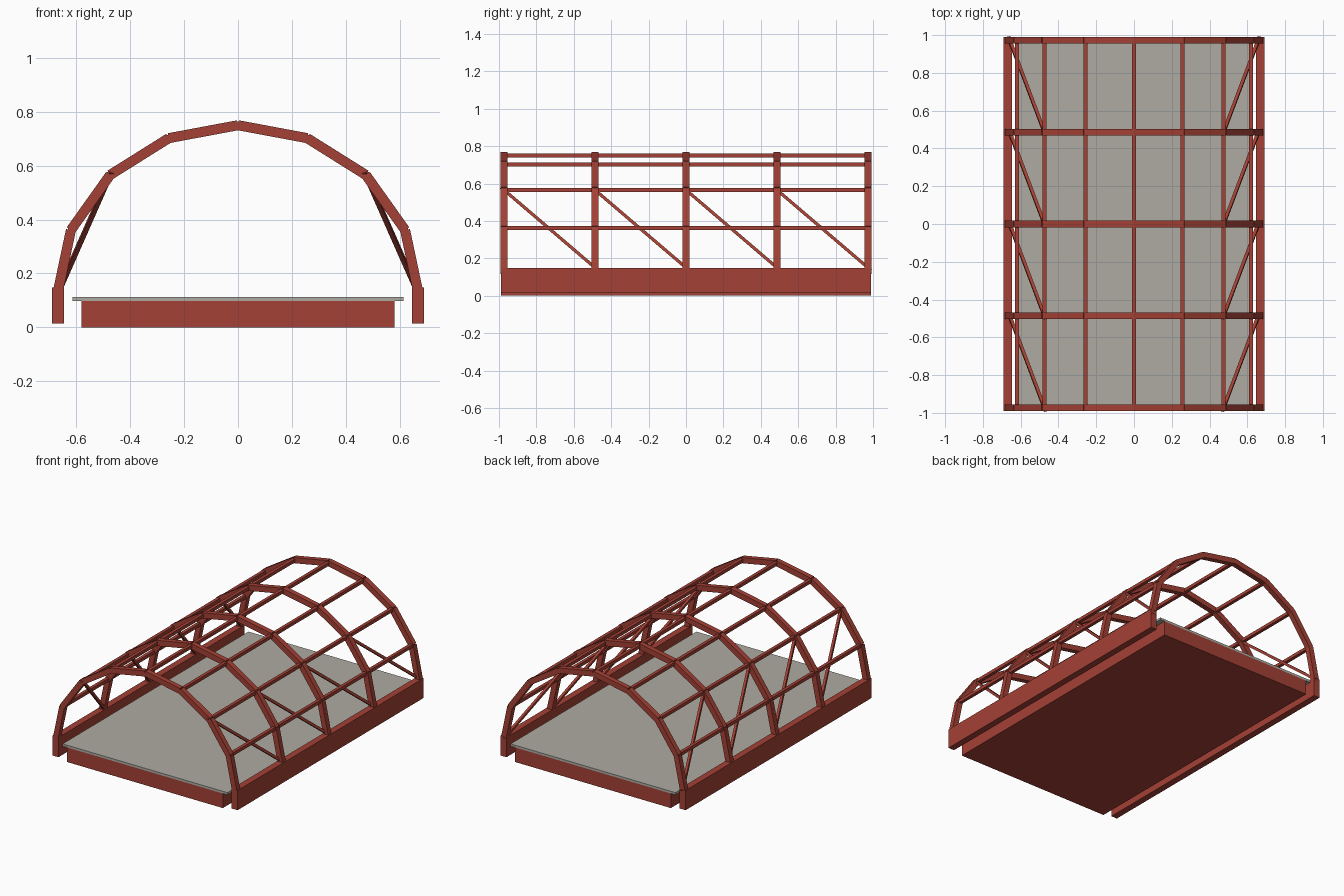
import bpy
from math import cos, sin, pi
from mathutils import Vector, Matrix

cube = bpy.data.objects.get("Cube")
if cube:
    bpy.data.objects.remove(cube, do_unlink=True)


def make_material(name, rgb):
    mat = bpy.data.materials.new(name)
    mat.use_nodes = True
    color = (*rgb, 1.0)
    mat.diffuse_color = color
    mat.node_tree.nodes["Principled BSDF"].inputs["Base Color"].default_value = color
    return mat


RED = make_material("barn_red", (0.37, 0.052, 0.035))
GREY = make_material("warm_grey", (0.42, 0.41, 0.36))


def box(name, low, high, mat):
    """Axis-aligned box between two corners."""
    low, high = Vector(low), Vector(high)
    bpy.ops.mesh.primitive_cube_add(size=1)
    obj = bpy.context.object
    obj.name = name
    obj.data.transform(Matrix.Translation((low + high) / 2) @ Matrix.Diagonal((*(high - low), 1)))
    obj.data.materials.append(mat)
    return obj


def beam(name, start, end, width, depth, side=(0, 1, 0)):
    """Square-cut beam; width runs along the side direction."""
    start, end = Vector(start), Vector(end)
    along = (end - start).normalized()
    normal = along.cross(Vector(side)).normalized()
    across = normal.cross(along)
    length = (end - start).length
    obj = box(name, (-width / 2, -depth / 2, -length / 2), (width / 2, depth / 2, length / 2), RED)
    turn = Matrix((across, normal, along)).transposed().to_4x4()
    obj.data.transform(Matrix.Translation((start + end) / 2) @ turn)
    return obj


HALF_LENGTH = 0.99
SPAN, RISE, SPRING = 0.671, 0.63, 0.12
SEGMENTS = 8
BAY = 0.4865
arch_y = [(i - 2) * BAY for i in range(5)]
joints = [(SPAN * cos(pi * i / SEGMENTS), SPRING + RISE * sin(pi * i / SEGMENTS))
          for i in range(SEGMENTS + 1)]

# Floor slab on its plinth
box("plinth", (-0.58, -HALF_LENGTH, 0), (0.58, HALF_LENGTH, 0.098), RED)
box("floor", (-0.615, -HALF_LENGTH, 0.098), (0.615, HALF_LENGTH, 0.113), GREY)

# Side sills
for side, s in (("left", 1), ("right", -1)):
    xs = sorted((s * 0.645, s * 0.69))
    box(side + "_sill", (xs[0], -HALF_LENGTH, 0.015), (xs[1], HALF_LENGTH, 0.148), RED)

# Faceted arches
for n, y in enumerate(arch_y):
    for k, (a, b) in enumerate(zip(joints, joints[1:])):
        beam(f"arch_{n + 1}_segment_{k + 1}", (a[0], y, a[1]), (b[0], y, b[1]), 0.035, 0.037)

# Purlins along every arch joint
for k, (x, z) in enumerate(joints[1:-1]):
    beam(f"purlin_{k + 1}", (x, -HALF_LENGTH, z), (x, HALF_LENGTH, z), 0.022, 0.022, (1, 0, 0))

# Diagonal braces on both flanks, one per bay
top_x, top_z = joints[2]
for side, s in (("left", 1), ("right", -1)):
    for n, (y0, y1) in enumerate(zip(arch_y, arch_y[1:])):
        upper = Vector((s * top_x, y0, top_z))
        lower = Vector((s * 0.658, y1, 0.15))
        extra = (lower - upper).normalized() * 0.02
        beam(f"{side}_brace_{n + 1}", upper - extra, lower + extra, 0.017, 0.017, (1, 0, 0))
